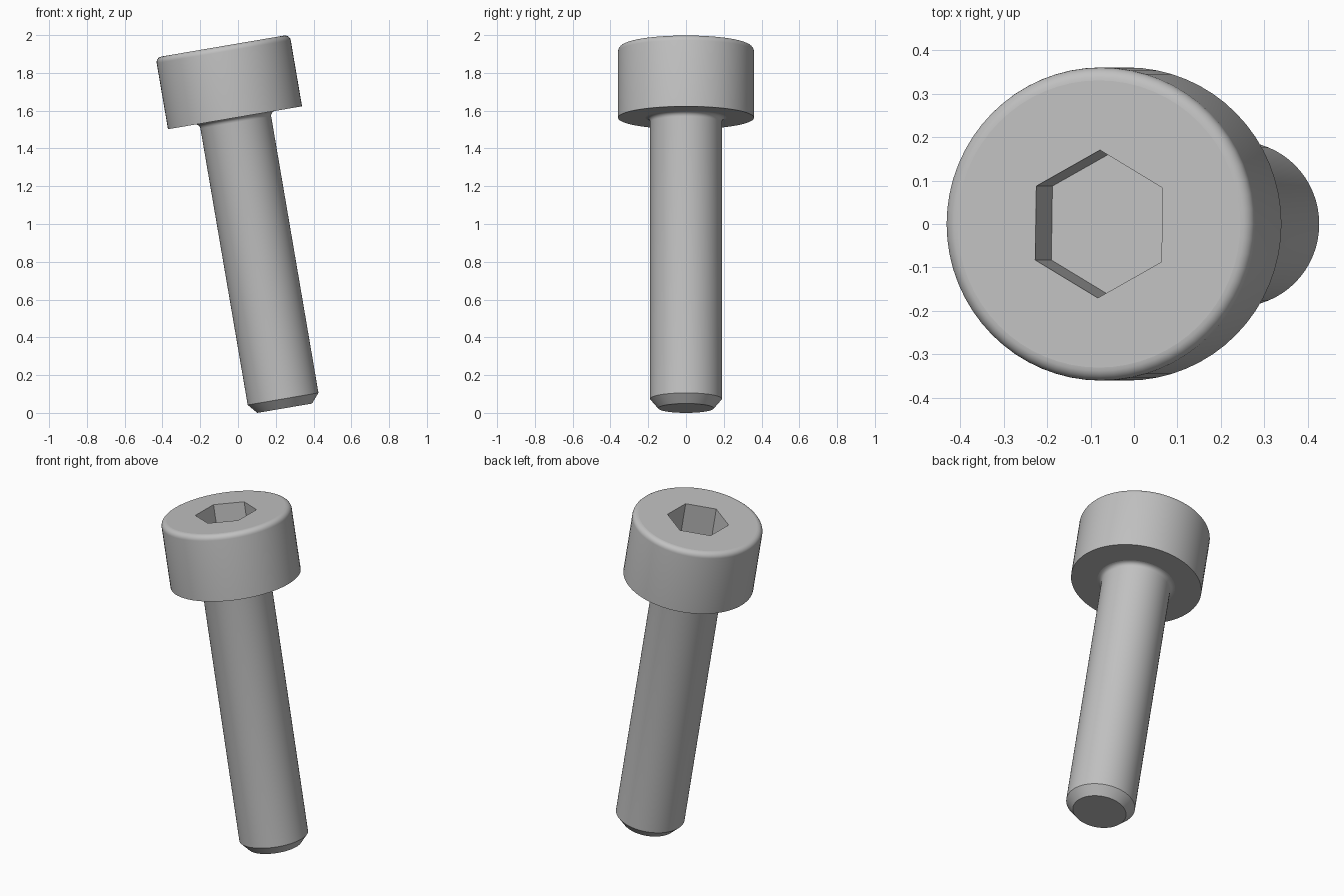
import bpy, bmesh
from math import sin, cos, pi, radians
from mathutils import Matrix

old = bpy.data.objects.get("Cube")
if old:
    bpy.data.objects.remove(old, do_unlink=True)

TILT = radians(-9.7)
SEGMENTS = 64
HEAD_R, SHANK_R, TIP_R = 0.36, 0.19, 0.147
CHAMFER, SEAT, TOP = 0.05, 1.56, 1.945     # heights along the axis
HEX_R, HEX_DEPTH = 0.17, 0.22

steel = bpy.data.materials.new("steel_grey")
steel.use_nodes = True
colour = (0.53, 0.53, 0.53, 1)
steel.diffuse_color = colour
steel.node_tree.nodes["Principled BSDF"].inputs["Base Color"].default_value = colour


def arc(cx, cz, r, start, end, steps):
    """Points on a circular arc in the profile plane, angles in degrees."""
    angles = [radians(start + (end - start) * i / steps) for i in range(steps + 1)]
    return [(cx + r * cos(a), cz + r * sin(a)) for a in angles]


def make_object(name, bm):
    bmesh.ops.recalc_face_normals(bm, faces=bm.faces[:])
    mesh = bpy.data.meshes.new(name)
    bm.to_mesh(mesh)
    bm.free()
    mesh.materials.append(steel)
    obj = bpy.data.objects.new(name, mesh)
    bpy.context.collection.objects.link(obj)
    return obj


# Screw body: tip chamfer, shank, fillet under the head, rounded head rim
FILLET, RIM = 0.025, 0.03
profile = [(TIP_R, 0), (SHANK_R, CHAMFER)]
profile += arc(SHANK_R + FILLET, SEAT - FILLET, FILLET, 180, 90, 5)
profile += [(HEAD_R, SEAT)]
profile += arc(HEAD_R - RIM, TOP - RIM, RIM, 0, 90, 6)

bm = bmesh.new()
rings = []
for r, z in profile:
    rings.append([bm.verts.new((r * cos(2 * pi * i / SEGMENTS), r * sin(2 * pi * i / SEGMENTS), z))
                  for i in range(SEGMENTS)])
for low, high in zip(rings, rings[1:]):
    for i in range(SEGMENTS):
        j = (i + 1) % SEGMENTS
        bm.faces.new((low[i], low[j], high[j], high[i]))
bm.faces.new(rings[0])
bm.faces.new(rings[-1])
screw = make_object("socket_head_screw", bm)

# Hexagonal drive socket, cut into the head
bm = bmesh.new()
bmesh.ops.create_cone(bm, cap_ends=True, segments=6, radius1=HEX_R, radius2=HEX_R,
                      depth=2 * HEX_DEPTH,
                      matrix=Matrix.Translation((0, 0, TOP)))
# Put corners toward +y and -y, with a slight twist
corner = max(bm.verts, key=lambda v: v.co.y)
turn = pi / 2 if abs(corner.co.x) > 0.01 else 0
bmesh.ops.rotate(bm, verts=bm.verts[:], matrix=Matrix.Rotation(turn - radians(0.85), 3, 'Z'))
cutter = make_object("socket_cutter", bm)
cutter.hide_render = True

cut = screw.modifiers.new("socket", 'BOOLEAN')
cut.operation = 'DIFFERENCE'
cut.solver = 'EXACT'
cut.object = cutter
bpy.ops.object.select_all(action='DESELECT')
screw.select_set(True)
bpy.context.view_layer.objects.active = screw
bpy.ops.object.modifier_apply(modifier=cut.name)
bpy.data.objects.remove(cutter, do_unlink=True)

# Smooth round surfaces; keep the end faces truly flat
bpy.ops.object.shade_smooth_by_angle(angle=radians(30))
for face in screw.data.polygons:
    if abs(face.normal.z) > 0.999:
        face.use_smooth = False

# Lean the whole screw, resting on the edge of its tip
screw.rotation_euler = (0, TILT, 0)
screw.location = (0.247, 0, TIP_R * sin(-TILT))
